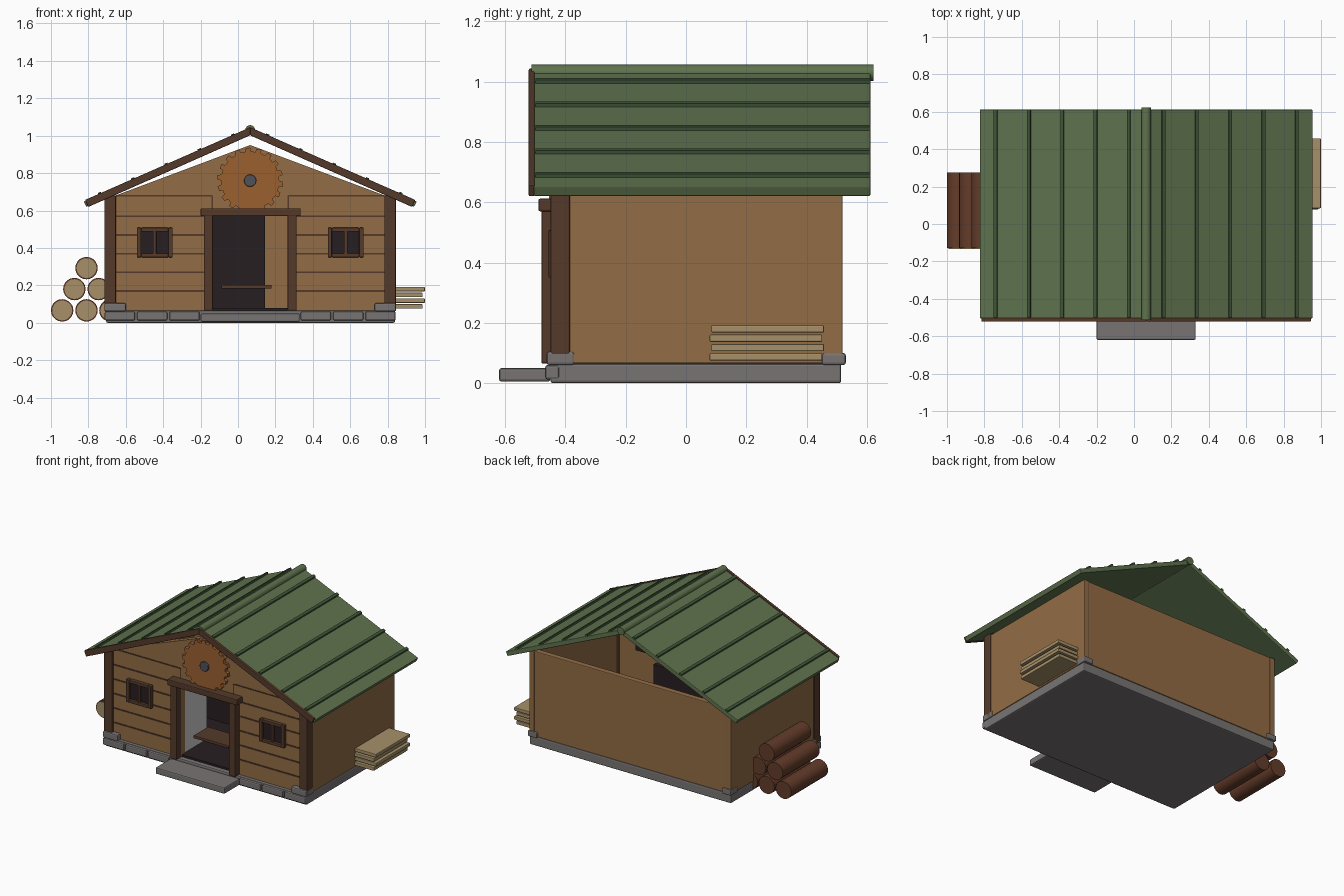
import bpy, bmesh, math
from mathutils import Matrix

if "Cube" in bpy.data.objects:
    bpy.data.objects.remove(bpy.data.objects["Cube"])

CX = 0.065  # centre line of the house


def material(name, r, g, b):
    m = bpy.data.materials.new(name)
    m.diffuse_color = (r, g, b, 1)
    m.use_nodes = True
    m.node_tree.nodes["Principled BSDF"].inputs["Base Color"].default_value = m.diffuse_color
    return m


WALL = material("wall_wood", .29, .15, .06)
BEAM = material("dark_wood", .09, .042, .023)
ROOF = material("green_roof", .115, .17, .075)
RIB = material("green_rib", .05, .09, .04)
STONE = material("stone", .19, .175, .175)
DARK = material("interior_dark", .02, .013, .015)
LOG = material("bark", .127, .045, .023)
CUT = material("cut_wood", .38, .28, .14)
RUST = material("rusty_blade", .33, .115, .03)
STEEL = material("hub_steel", .08, .085, .10)


def finish(bm, name, mat, bevel=0.0):
    bmesh.ops.recalc_face_normals(bm, faces=bm.faces[:])
    me = bpy.data.meshes.new(name)
    bm.to_mesh(me)
    bm.free()
    ob = bpy.data.objects.new(name, me)
    bpy.context.collection.objects.link(ob)
    if mat:
        me.materials.append(mat)
    if bevel:
        mod = ob.modifiers.new("edge_bevel", "BEVEL")
        mod.width, mod.segments = bevel, 2
    return ob


def box(name, x, y, z, mat, bevel=0.005):
    bm = bmesh.new()
    bmesh.ops.create_cube(bm, size=1)
    for v in bm.verts:
        for i, (a, b) in enumerate((x, y, z)):
            v.co[i] = (a + b) / 2 + v.co[i] * (b - a)
    return finish(bm, name, mat, bevel)


def prism(name, pts, y0, y1, mat, bevel=0.0):
    """Extrude an x-z outline along y."""
    bm = bmesh.new()
    face = bm.faces.new([bm.verts.new((px, y0, pz)) for px, pz in pts])
    ext = bmesh.ops.extrude_face_region(bm, geom=[face])
    for v in ext["geom"]:
        if isinstance(v, bmesh.types.BMVert):
            v.co.y = y1
    return finish(bm, name, mat, bevel)


def rod(name, x, z, r, y0, y1, mat, sides=20, bevel=0.0):
    bm = bmesh.new()
    bmesh.ops.create_cone(bm, cap_ends=True, segments=sides, radius1=r, radius2=r, depth=y1 - y0,
                          matrix=Matrix.Translation((x, (y0 + y1) / 2, z)) @ Matrix.Rotation(math.pi / 2, 4, 'X'))
    for f in bm.faces:
        f.smooth = len(f.verts) == 4
    ob = finish(bm, name, mat, bevel)
    ob.data.set_sharp_from_angle(angle=math.radians(40))
    return ob


# foundation slab, step and floor
box("foundation", (-.705, .84), (-.45, .515), (0, .065), STONE, .008)
box("front_step", (-.2, .33), (-.62, -.45), (.005, .05), STONE, .008)
box("floor", (-.66, .79), (-.42, .49), (.06, .078), DARK, 0)

for s, side in ((-1, "left"), (1, "right")):
    def sx(a, b):
        return tuple(sorted((CX + s * a, CX + s * b)))

    # foundation stones along the front, and corner stones
    for i in range(3):
        a = .27 + i * .173
        box(f"front_stone_{side}_{i}", sx(a, a + .162), (-.467, -.42), (.012, .06), STONE, .008)
    box(f"corner_stone_front_{side}", sx(.665, .78), (-.462, -.37), (.06, .105), STONE, .008)
    box(f"corner_stone_back_{side}", sx(.71, .78), (.45, .53), (.06, .1), STONE, .008)

    # side wall, corner post, front wall half
    box(f"side_wall_{side}", sx(.735, .775), (-.39, .52), (.065, .655), WALL)
    box(f"corner_post_{side}", sx(.717, .78), (-.45, -.385), (.065, .68), BEAM, .006)
    box(f"front_wall_{side}", sx(.2, .72), (-.43, -.39), (.065, .68), WALL, 0)
    for i in range(5):
        z = .17 + i * .1
        box(f"plank_seam_{side}_{i}", sx(.245, .718), (-.434, -.42), (z - .005, z + .004), BEAM, 0)
    box(f"plank_seam_{side}_top", sx(.205, .718), (-.434, -.42), (.676, .683), BEAM, 0)
    box(f"header_seam_{side}", sx(.2, .207), (-.434, -.42), (.61, .68), BEAM, 0)

    # door frame post
    box(f"door_post_{side}", sx(.2, .248), (-.48, -.4), (.065, .575), BEAM)

    # window: dark pane, four frame bars, mullion
    box(f"window_pane_{side}", sx(.43, .59), (-.438, -.38), (.36, .495), DARK, 0)
    for n, x, z in (("inner", (.415, .437), (.35, .508)), ("outer", (.583, .606), (.35, .508)),
                    ("sill", (.437, .583), (.35, .371)), ("head", (.437, .583), (.487, .508))):
        box(f"window_{n}_{side}", sx(*x), (-.456, -.42), z, BEAM, .004)
    box(f"window_mullion_{side}", sx(.502, .52), (-.45, -.42), (.365, .49), BEAM, .003)

    # roof slope, bargeboard and raised ribs
    def line(pts):
        return [(CX + s * px, pz) for px, pz in pts]

    prism(f"roof_{side}", line([(0, 1.038), (.89, .648), (.876, .62), (0, 1.005)]), -.505, .612, ROOF, .004)
    prism(f"bargeboard_{side}", line([(0, 1.045), (.882, .657), (.866, .619), (0, 1.002)]),
          -.522, -.502, BEAM, .004)
    for i in range(5):
        d = .09 + i * .178
        z = 1.038 - .438 * d
        prism(f"roof_rib_{side}_{i}", line([(d - .009, z - .004), (d - .004, z + .014),
                                             (d + .013, z + .007), (d + .009, z - .012)]), -.5, .612, RIB)

# front wall above the door, gable and lintel
box("door_header", (CX - .2, CX + .2), (-.43, -.39), (.57, .68), WALL, 0)
prism("front_gable", [(CX - .72, .68), (CX + .72, .68), (CX, .95)], -.43, -.39, WALL)
box("door_lintel", (-.2, .335), (-.49, -.4), (.57, .612), BEAM, .006)

# back wall, open above under the roof
box("back_wall", (CX - .74, CX + .74), (.475, .515), (.065, .655), WALL)

# ridge cap
rod("ridge_cap", CX, 1.03, .027, -.512, .622, ROOF, 10)

# interior: dark partition, open door leaf, bench
box("dark_partition", (-.36, .145), (.12, .15), (.07, .6), DARK, 0)
box("open_door_leaf", (-.155, -.138), (-.39, -.14), (.08, .565), None, 0)
box("bench_top", (-.09, .18), (-.36, -.2), (.182, .202), BEAM, .004)

# saw blade with hub
teeth, outline = 18, []
for i in range(teeth):
    for f, r in ((0, .155), (.42, .157), (.5, .177), (.92, .174)):
        a = 2 * math.pi * (i + f) / teeth
        outline.append((CX + r * math.cos(a), .76 + r * math.sin(a)))
prism("saw_blade", outline, -.455, -.432, RUST)
rod("blade_hub", CX, .76, .033, -.468, -.43, STEEL, 16, .003)

# log pile, pale cut faces at the front
for i, (x, z) in enumerate(((-.94, .066), (-.81, .066), (-.682, .066),
                            (-.875, .18), (-.745, .18), (-.81, .292))):
    rod(f"log_{i}", x, z, .06, -.128, .275, LOG, 20)
    rod(f"log_cut_face_{i}", x, z, .053, -.133, -.12, CUT, 20)

# plank stack on the right
for i in range(4):
    z = .075 + i * .031
    o = .006 * (i % 2)
    box(f"stacked_plank_{i}", (.835, .987 + o * 2), (.078 + o, .452 + o), (z, z + .024), CUT, .004)
